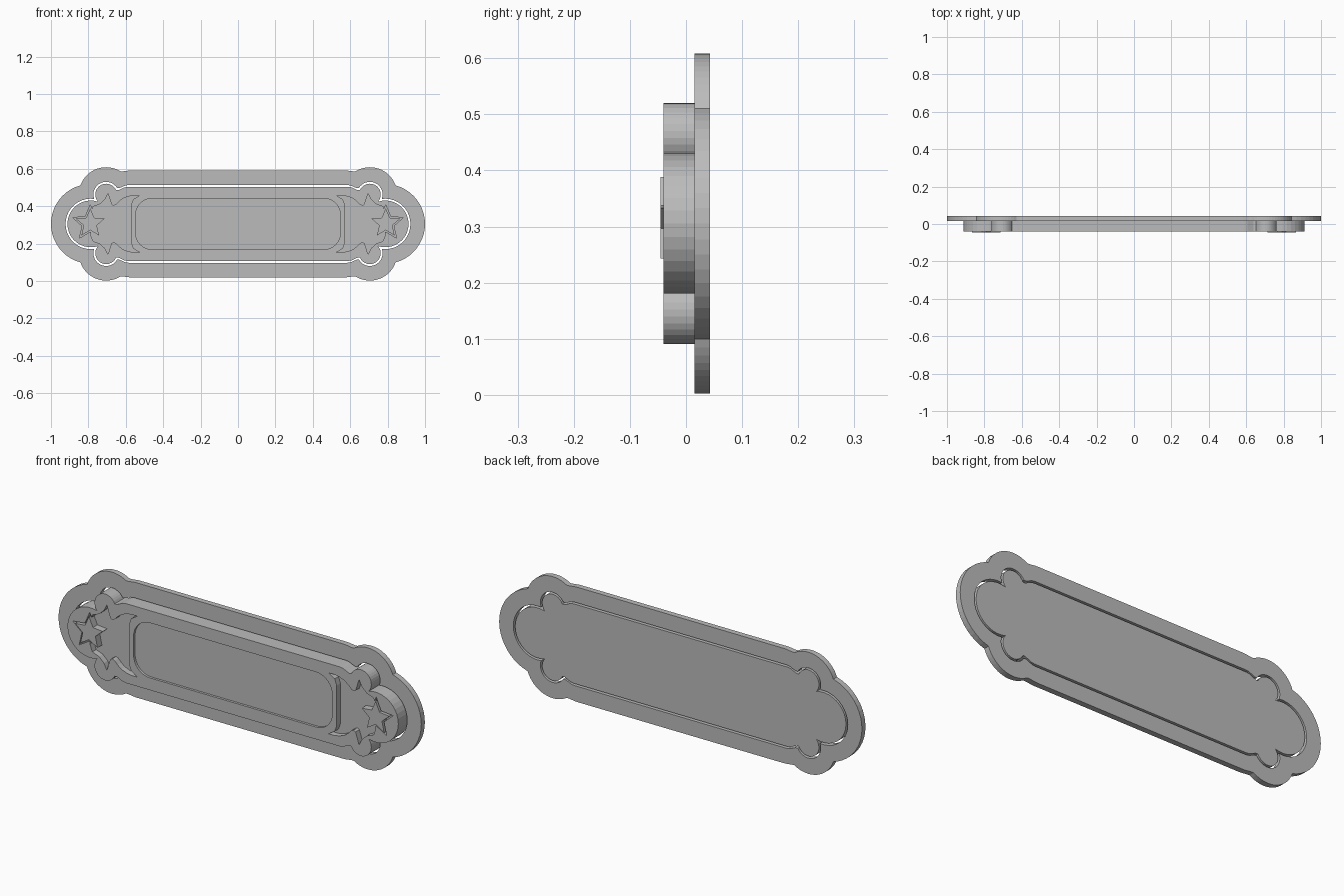
import bpy, bmesh, math
from math import sin, cos, pi, sqrt, atan2

if "Cube" in bpy.data.objects:
    bpy.data.objects.remove(bpy.data.objects["Cube"])

CZ = 0.305           # height of the symmetry line
BACK = 0.043

grey = bpy.data.materials.new("plain grey")
grey.diffuse_color = (0.50, 0.50, 0.50, 1)
grey.use_nodes = True
grey.node_tree.nodes["Principled BSDF"].inputs["Base Color"].default_value = grey.diffuse_color


def prism(name, pts, y0, y1):
    """Extrude an outline (x, height from the symmetry line) from y0 to y1."""
    bm = bmesh.new()
    face = bm.faces.new([bm.verts.new((x, y0, CZ + z)) for x, z in pts])
    out = bmesh.ops.extrude_face_region(bm, geom=[face])
    bmesh.ops.translate(bm, vec=(0, y1 - y0, 0),
                        verts=[v for v in out["geom"] if isinstance(v, bmesh.types.BMVert)])
    bmesh.ops.recalc_face_normals(bm, faces=bm.faces)
    mesh = bpy.data.meshes.new(name)
    bm.to_mesh(mesh)
    bm.free()
    mesh.materials.append(grey)
    ob = bpy.data.objects.new(name, mesh)
    bpy.context.collection.objects.link(ob)
    return ob


def cut(target, cutter):
    """Subtract the cutter, then remove it."""
    mod = target.modifiers.new("cut", 'BOOLEAN')
    mod.operation, mod.solver, mod.object = 'DIFFERENCE', 'EXACT', cutter
    bpy.context.view_layer.objects.active = target
    bpy.ops.object.modifier_apply(modifier=mod.name)
    bpy.data.objects.remove(cutter)


def arc(cx, cz, r, a0, a1, n):
    return [(cx + r * cos(a0 + (a1 - a0) * i / n), cz + r * sin(a0 + (a1 - a0) * i / n))
            for i in range(n + 1)]


def outline(d):
    """Lobed outline grown by d: end circle, corner lobe, notch, straight side."""
    ex, er = -0.787, 0.125 + d
    bx, bz, br = -0.705, 0.157, 0.058 + d
    side = 0.198 + d
    # outer crossing of the end circle and the lobe
    vx, vz = bx - ex, bz
    dist = sqrt(vx * vx + vz * vz)
    a = (er * er - br * br + dist * dist) / (2 * dist)
    h = sqrt(er * er - a * a)
    px = ex + (a * vx - h * vz) / dist
    pz = (a * vz + h * vx) / dist
    depth = max(0.018 - 0.15 * d, 0.005)
    nz = side - depth
    nx = bx + sqrt(br * br - (nz - bz) ** 2)
    start = atan2(pz - bz, px - bx)
    if start < -pi / 2:
        start += 2 * pi
    quarter = arc(ex, 0, er, pi, atan2(pz, px - ex), 10)
    quarter += arc(bx, bz, br, start, atan2(nz - bz, nx - bx), 16)[1:]
    quarter += [(nx + 0.012, nz), (nx + 0.028, nz + depth * 0.4),
                (nx + 0.045, nz + depth * 0.85), (nx + 0.062, side)]
    top = quarter + [(-x, z) for x, z in reversed(quarter[1:])]
    tip = (-quarter[0][0], 0)
    return top + [tip] + [(x, -z) for x, z in reversed(top[1:])]


def rounded_rect(hx, hz, r, n=8):
    pts = []
    for k, (sx, sz) in enumerate([(1, 1), (-1, 1), (-1, -1), (1, -1)]):
        pts += arc(sx * (hx - r), sz * (hz - r), r, k * pi / 2, (k + 1) * pi / 2, n)
    return pts


def star(r, side):
    return [(side * 0.79 + (r if i % 2 == 0 else r * 0.46) * sin(i * pi / 5),
             0.003 + (r if i % 2 == 0 else r * 0.46) * cos(i * pi / 5)) for i in range(10)]


# Backing frame with a lobed opening
frame = prism("backing_frame", outline(0.088), 0.015, BACK)
cut(frame, prism("frame_opening", outline(0.010), -0.1, 0.1))

# Raised block sitting inside the frame with a thin gap
block = prism("raised_block", outline(0), -0.040, BACK)
cut(block, prism("panel_recess", rounded_rect(0.548, 0.137, 0.09), -0.1, -0.028))

# Winged recesses at both ends, each with a raised star
wing = [(-0.572, 0.10), (-0.561, 0.131), (-0.527, 0.152), (-0.560, 0.152),
        (-0.590, 0.146), (-0.615, 0.136), (-0.636, 0.120), (-0.652, 0.103),
        (-0.665, 0.097), (-0.676, 0.103), (-0.685, 0.130), (-0.695, 0.163),
        (-0.711, 0.131), (-0.738, 0.106), (-0.775, 0.092), (-0.787, 0.06)]
wing += [(x, -z) for x, z in reversed(wing)]
FLOOR = -0.010
for side, label in ((-1, "left"), (1, "right")):
    cut(block, prism("wing_recess", [(-side * x, z) for x, z in wing], -0.1, FLOOR))
    cut(block, prism("star_recess", star(0.098, side), -0.1, FLOOR))
    prism(label + "_star", star(0.08, side), -0.045, FLOOR + 0.002)
